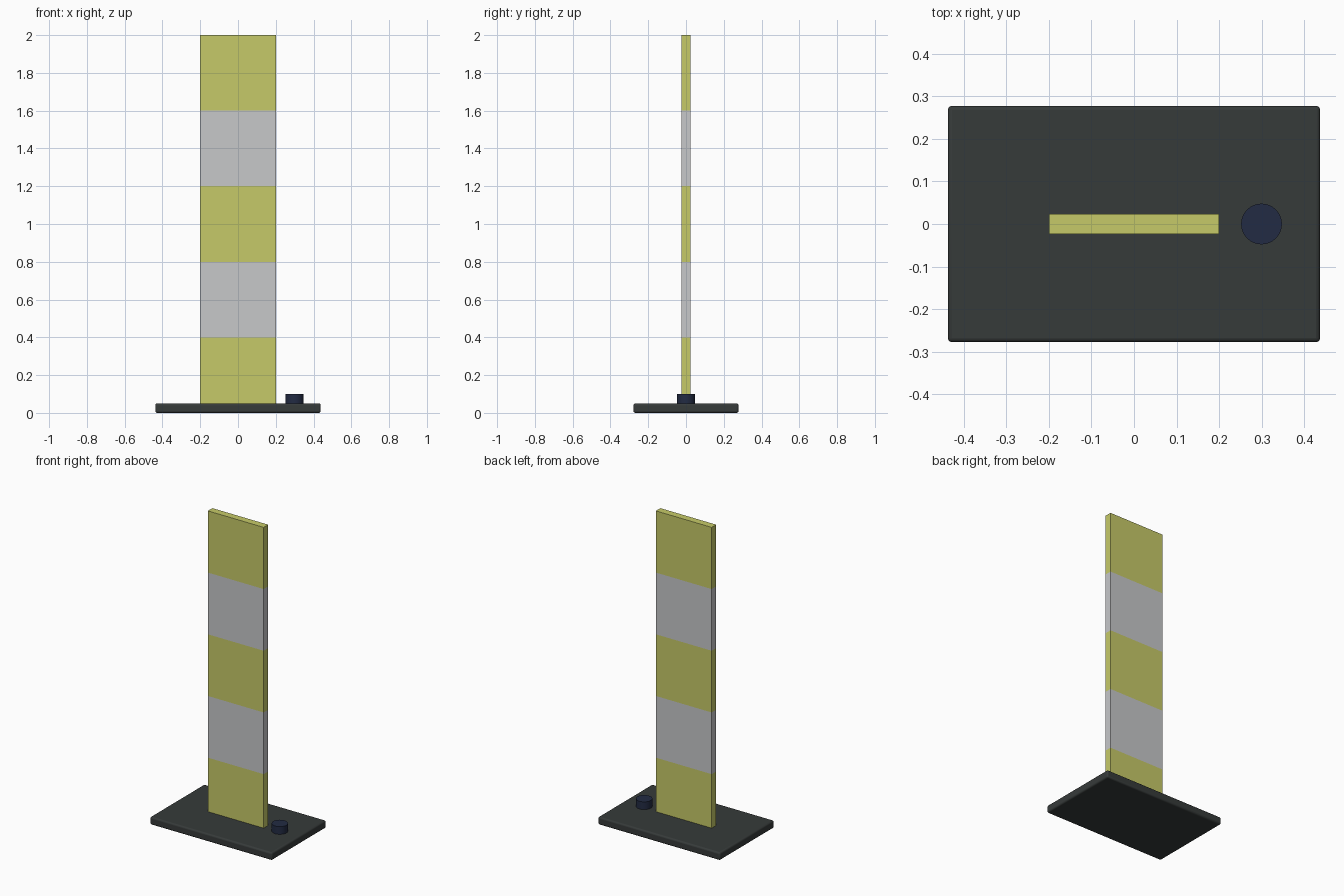
import bpy
import bmesh

cube = bpy.data.objects.get("Cube")
if cube:
    bpy.data.objects.remove(cube, do_unlink=True)


def material(name, rgb):
    m = bpy.data.materials.new(name)
    m.use_nodes = True
    m.diffuse_color = (*rgb, 1)
    m.node_tree.nodes["Principled BSDF"].inputs["Base Color"].default_value = (*rgb, 1)
    return m


yellow = material("pale yellow", (0.565, 0.59, 0.14))
grey = material("light grey", (0.57, 0.578, 0.59))
rubber = material("dark rubber", (0.037, 0.043, 0.042))
navy = material("dark navy", (0.016, 0.024, 0.056))


def add_object(name, bm, *mats):
    mesh = bpy.data.meshes.new(name)
    bm.to_mesh(mesh)
    bm.free()
    obj = bpy.data.objects.new(name, mesh)
    for m in mats:
        mesh.materials.append(m)
    bpy.context.collection.objects.link(obj)
    return obj


def box(size, z_low, z_high):
    bm = bmesh.new()
    bmesh.ops.create_cube(bm, size=1)
    bmesh.ops.scale(bm, vec=(*size, z_high - z_low), verts=bm.verts)
    bmesh.ops.translate(bm, vec=(0, 0, (z_low + z_high) / 2), verts=bm.verts)
    return bm


# Base plate with softened edges
base = add_object("base_plate", box((0.876, 0.556), 0, 0.05), rubber)
bevel = base.modifiers.new("soft_edges", "BEVEL")
bevel.width = 0.01
bevel.segments = 3

# Upright board cut into five equal bands of alternating colour
BAND = 0.4
bm = box((0.4, 0.046), 0.001, 2)
for i in range(1, 5):
    bmesh.ops.bisect_plane(bm, geom=bm.verts[:] + bm.edges[:] + bm.faces[:],
                           plane_co=(0, 0, i * BAND), plane_no=(0, 0, 1))
for face in bm.faces:
    height = min(face.calc_center_median().z, 1.99)
    face.material_index = int(height / BAND) % 2
add_object("striped_board", bm, yellow, grey)

# Round peg beside the board
bpy.ops.mesh.primitive_cylinder_add(vertices=32, radius=0.048, depth=0.08,
                                    location=(0.3, 0, 0.06))
peg = bpy.context.object
peg.name = "round_peg"
peg.data.materials.append(navy)

# Smooth curved parts, keeping edges sharp
for obj in (base, peg):
    bpy.ops.object.select_all(action="DESELECT")
    obj.select_set(True)
    bpy.context.view_layer.objects.active = obj
    bpy.ops.object.shade_smooth_by_angle()
